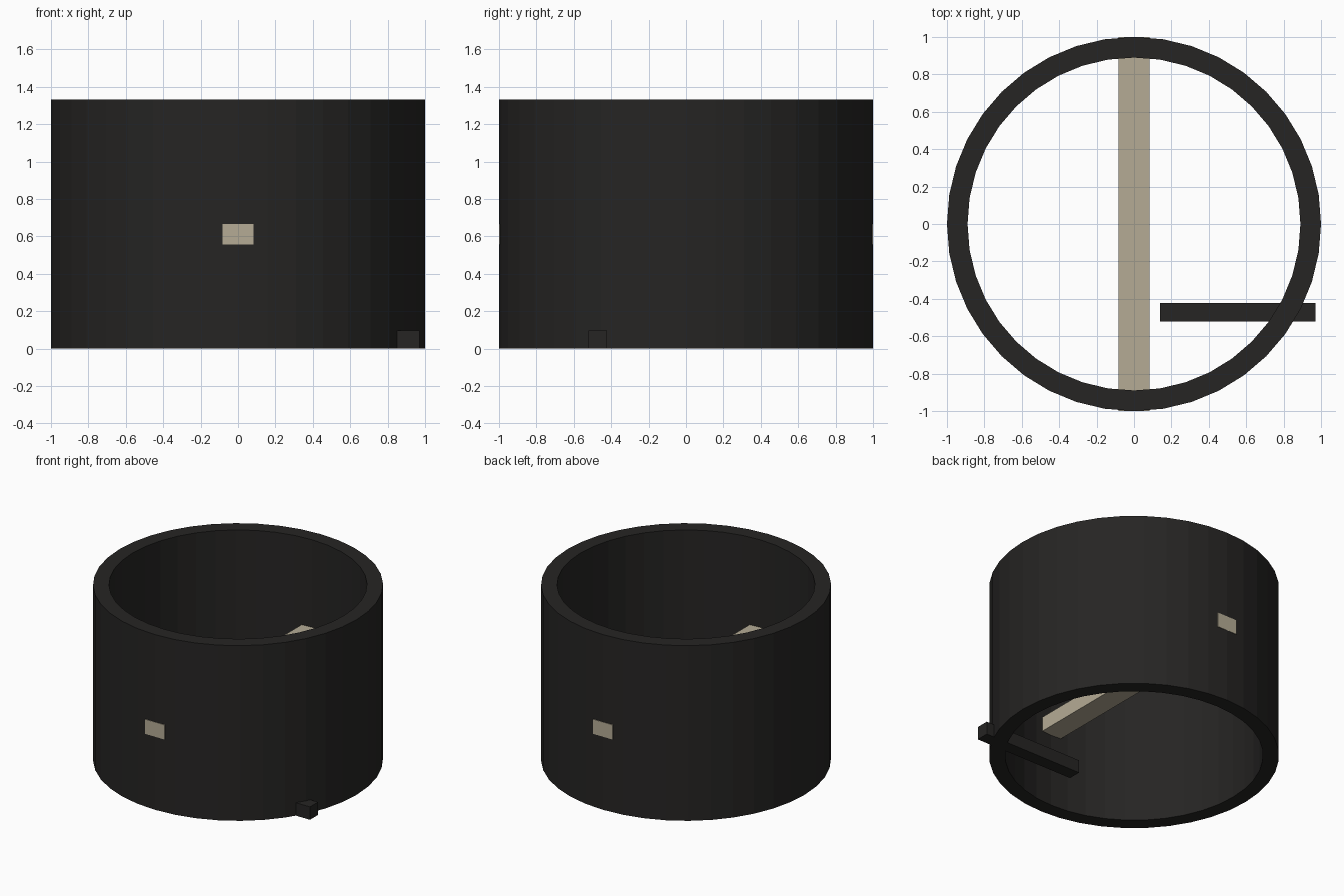
import bpy, bmesh, math

if "Cube" in bpy.data.objects:
    bpy.data.objects.remove(bpy.data.objects["Cube"])

SIDES, HEIGHT, R_OUT, R_IN = 40, 1.333, 1.0, 0.89

def material(name, rgb):
    m = bpy.data.materials.new(name)
    m.diffuse_color = (*rgb, 1)
    m.use_nodes = True
    m.node_tree.nodes["Principled BSDF"].inputs["Base Color"].default_value = m.diffuse_color
    return m

dark = material("dark", (0.019, 0.018, 0.017))
cream = material("cream", (0.46, 0.41, 0.30))

def finish(name, bm, mat):
    bmesh.ops.recalc_face_normals(bm, faces=bm.faces)
    me = bpy.data.meshes.new(name)
    bm.to_mesh(me)
    bm.free()
    me.materials.append(mat)
    ob = bpy.data.objects.new(name, me)
    bpy.context.collection.objects.link(ob)
    return ob

def box(name, lo, hi, mat):
    bm = bmesh.new()
    bmesh.ops.create_cube(bm, size=1)
    for v in bm.verts:
        v.co = [(a + b) / 2 + c * (b - a) for a, b, c in zip(lo, hi, v.co)]
    return finish(name, bm, mat)

# Open tube wall: a rectangular section swept around z
bm = bmesh.new()
section = [(R_OUT, 0), (R_OUT, HEIGHT), (R_IN, HEIGHT), (R_IN, 0)]
rings = []
for i in range(SIDES):
    a = 2 * math.pi * i / SIDES
    rings.append([bm.verts.new((r * math.cos(a), r * math.sin(a), z)) for r, z in section])
for i in range(SIDES):
    p, q = rings[i], rings[(i + 1) % SIDES]
    for k in range(4):
        n = (k + 1) % 4
        bm.faces.new((p[k], q[k], q[n], p[n]))
finish("tube_wall", bm, dark)

# Pale bar running through the tube from front to back
box("cross_bar", (-0.083, -1.0, 0.556), (0.083, 1.0, 0.667), cream)

# Small peg poking through the wall at the bottom
box("bottom_peg", (0.14, -0.52, 0.0), (0.97, -0.423, 0.098), dark)
